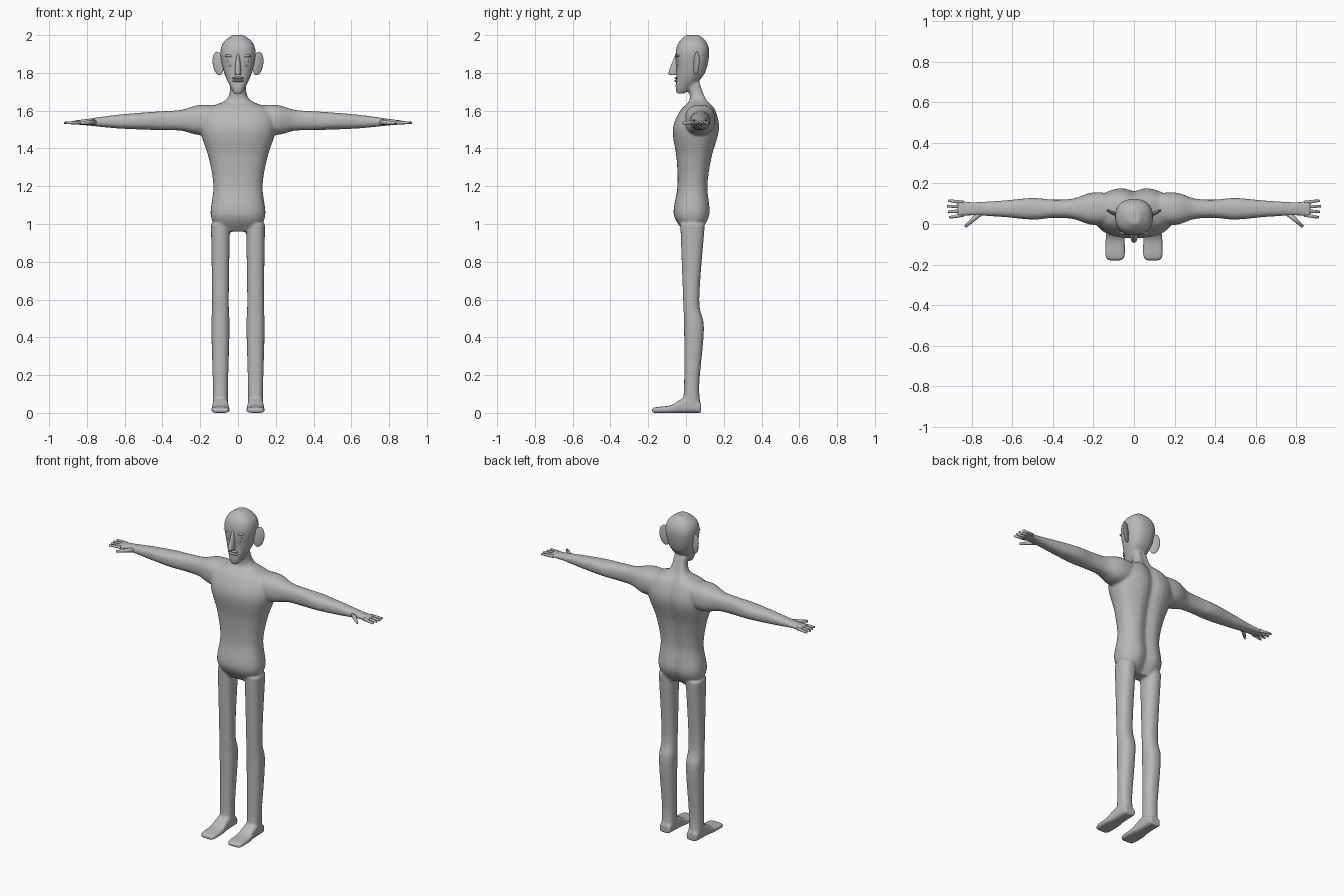
import bpy, bmesh, math
from mathutils import Vector

cube = bpy.data.objects.get("Cube")
if cube:
    bpy.data.objects.remove(cube, do_unlink=True)

grey = bpy.data.materials.new("plain grey")
grey.use_nodes = True
tone = (0.48, 0.48, 0.48, 1)
grey.diffuse_color = tone
grey.node_tree.nodes["Principled BSDF"].inputs["Base Color"].default_value = tone


def spline(rows, steps):
    """Smoothly resample a list of section rows."""
    rows = [Vector(row) for row in rows]
    last = len(rows) - 1
    result = []
    for i in range(last):
        start, end = rows[i], rows[i + 1]
        leave = (end - rows[max(i - 1, 0)]) / 2
        arrive = (rows[min(i + 2, last)] - start) / 2
        for step in range(steps):
            t = step / steps
            blend = t * t * (3 - 2 * t)
            result.append(start.lerp(end, blend)
                          + leave * (t * (1 - t) ** 2)
                          - arrive * (t * t * (1 - t)))
    return result + [rows[last]]


def loft(bm, axis, rows, power=2.4, sides=40, steps=5, warp=None, signs=(1,)):
    """Skin rounded sections; a row is position, then low/high on the other two axes."""
    first, second = [i for i in range(3) if i != axis]
    for sign in signs:
        rings = []
        for position, low_a, high_a, low_b, high_b in spline(rows, steps):
            ring = []
            for k in range(sides):
                co = Vector((0, 0, 0))
                co[axis] = position
                angle = math.tau * k / sides
                for ax, low, high, wave in ((first, low_a, high_a, math.cos(angle)),
                                            (second, low_b, high_b, math.sin(angle))):
                    wave = math.copysign(abs(wave) ** (2 / power), wave)
                    co[ax] = (low + high) / 2 + (high - low) / 2 * wave
                if warp:
                    warp(co)
                co.x *= sign
                ring.append(bm.verts.new(co))
            rings.append(ring)
        faces = [bm.faces.new(rings[0]), bm.faces.new(rings[-1])]
        for ring, above in zip(rings, rings[1:]):
            for k in range(sides):
                n = (k + 1) % sides
                faces.append(bm.faces.new((ring[k], ring[n], above[n], above[k])))
        bmesh.ops.recalc_face_normals(bm, faces=faces)


def finish(bm, name):
    mesh = bpy.data.meshes.new(name)
    bm.to_mesh(mesh)
    bm.free()
    mesh.materials.append(grey)
    mesh.shade_smooth()
    obj = bpy.data.objects.new(name, mesh)
    bpy.context.collection.objects.link(obj)
    return obj


def blob(name, centre, radii, turn=(0, 0, 0)):
    """Ellipsoid detail."""
    bm = bmesh.new()
    bmesh.ops.create_uvsphere(bm, u_segments=20, v_segments=12, radius=1)
    obj = finish(bm, name)
    obj.location, obj.scale, obj.rotation_euler = centre, radii, turn


def digit(name, root, tip, thick, thin):
    """Tapered finger or thumb between two points."""
    bm = bmesh.new()
    root, tip = Vector(root), Vector(tip)
    bmesh.ops.create_cone(bm, cap_ends=True, segments=12, radius1=thick,
                          radius2=thin, depth=(tip - root).length)
    obj = finish(bm, name)
    obj.location = (root + tip) / 2
    obj.rotation_euler = (tip - root).to_track_quat('Z', 'Y').to_euler()


def spine_groove(co):
    """Hollow along the spine and between the buttocks."""
    if co.y > 0.06:
        co.y -= 0.02 * math.exp(-(co.x / 0.035) ** 2)


both = (1, -1)
body = bmesh.new()

# Torso and neck: height, half width, front, back
torso = [(0.96, 0.11, -0.01, 0.08), (1.05, 0.145, -0.065, 0.13),
         (1.2, 0.13, -0.045, 0.12), (1.35, 0.155, -0.05, 0.14),
         (1.5, 0.2, -0.07, 0.18), (1.6, 0.18, -0.03, 0.16),
         (1.66, 0.06, 0.02, 0.12), (1.75, 0.04, 0, 0.09)]
loft(body, 2, [(z, -w, w, front, back) for z, w, front, back in torso],
     warp=spine_groove)

# Arms and palms: reach, half depth, half height along a gently falling line
arm = [(0.06, 0.07, 0.07), (0.2, 0.08, 0.08), (0.3, 0.05, 0.055),
       (0.4, 0.045, 0.05), (0.5, 0.053, 0.045), (0.65, 0.04, 0.035),
       (0.8, 0.033, 0.017), (0.87, 0.045, 0.01)]
loft(body, 0, [(x, 0.075 - d, 0.075 + d, 1.555 - x / 50 - h, 1.555 - x / 50 + h)
               for x, d, h in arm], signs=both)

# Legs: height, half width, front, back
hip = 0.093
leg = [(1, 0.05, -0.03, 0.1), (0.6, 0.044, -0.015, 0.07),
       (0.45, 0.048, -0.01, 0.095), (0.15, 0.04, -0.01, 0.07),
       (0.02, 0.04, -0.02, 0.08)]
loft(body, 2, [(z, hip - w, hip + w, front, back) for z, w, front, back in leg],
     signs=both)

# Feet: distance back, half width, height
foot = [(0.08, 0.035, 0.05), (0.03, 0.04, 0.085), (-0.03, 0.042, 0.07),
        (-0.08, 0.047, 0.04), (-0.16, 0.047, 0.03), (-0.18, 0.03, 0.02)]
loft(body, 1, [(y, hip - w, hip + w, 0, h) for y, w, h in foot],
     power=3.5, signs=both)

# Head: height, half width, face, back
head = [(1.69, 0.02, -0.05, -0.01), (1.73, 0.043, -0.055, 0.04),
        (1.8, 0.073, -0.05, 0.1), (1.9, 0.093, -0.055, 0.123),
        (1.96, 0.078, -0.04, 0.11), (2, 0.03, 0, 0.07)]
loft(body, 2, [(z, -w, w, face, back) for z, w, face, back in head])

# Fuse the lofts into one soft skin
skin = finish(body, "body")
fuse = skin.modifiers.new("fuse", 'REMESH')
fuse.mode = 'VOXEL'
fuse.voxel_size = 0.0065
fuse.use_smooth_shade = True
relax = skin.modifiers.new("relax", 'SMOOTH')
relax.iterations = 6

# Nose: height, half width, tip
nose = bmesh.new()
bridge = [(1.9, 0.008, -0.055), (1.8, 0.017, -0.093), (1.79, 0.01, -0.075)]
loft(nose, 2, [(z, -w, w, tip, -0.03) for z, w, tip in bridge], power=2)
finish(nose, "nose")

# Lips
for name, height in (("upper_lip", 1.773), ("lower_lip", 1.758)):
    blob(name, (0, -0.047, height), (0.032, 0.015, 0.007))

# Paired face details and fingers
for sign, side in ((1, "left"), (-1, "right")):
    blob(side + "_ear", (sign * 0.105, 0.055, 1.85), (0.032, 0.009, 0.063),
         (0, sign * 0.15, sign * 0.45))
    blob(side + "_brow", (sign * 0.044, -0.04, 1.89), (0.026, 0.014, 0.008))
    blob(side + "_eye", (sign * 0.042, -0.038, 1.866), (0.016, 0.01, 0.009))
    blob(side + "_eye_bag", (sign * 0.04, -0.04, 1.843), (0.007, 0.008, 0.014))
    for i in range(4):
        length = 0.92 - 0.005 * abs(i - 2)
        digit(f"{side}_finger_{i}", (sign * 0.84, 0.045 + 0.02 * i, 1.537),
              (sign * length, 0.032 + 0.028 * i, 1.535), 0.01, 0.006)
    digit(side + "_thumb", (sign * 0.75, 0.06, 1.54),
          (sign * 0.832, -0.014, 1.535), 0.015, 0.007)
